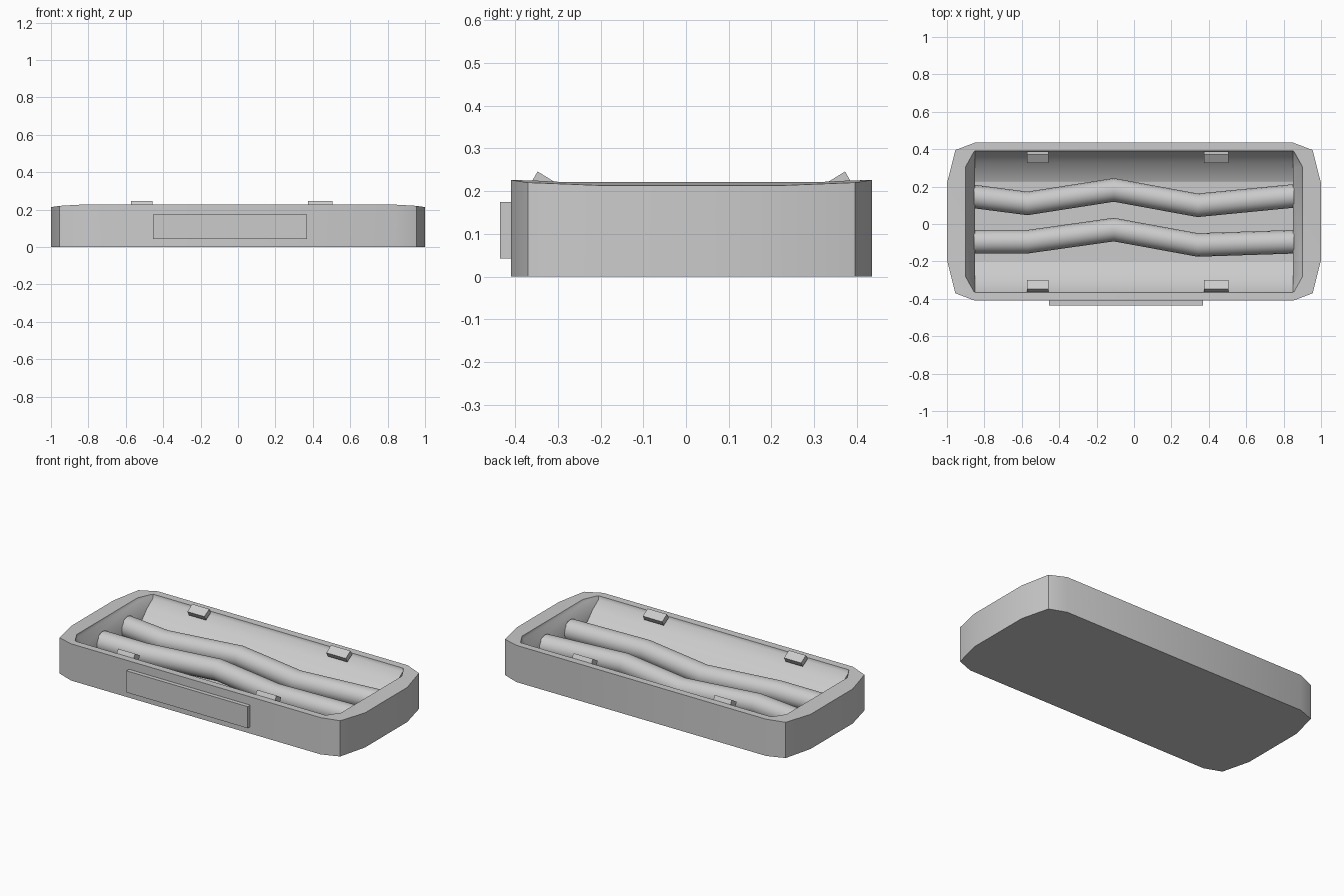
import bpy, bmesh, math
from mathutils import Vector

if "Cube" in bpy.data.objects:
    bpy.data.objects.remove(bpy.data.objects["Cube"])

CY = 0.0125  # centre line of the tray


def finish(name, bm, angle=None):
    bmesh.ops.recalc_face_normals(bm, faces=bm.faces)
    me = bpy.data.meshes.new(name)
    bm.to_mesh(me)
    bm.free()
    ob = bpy.data.objects.new(name, me)
    bpy.context.collection.objects.link(ob)
    if angle:
        bpy.ops.object.select_all(action='DESELECT')
        ob.select_set(True)
        bpy.context.view_layer.objects.active = ob
        bpy.ops.object.shade_smooth_by_angle(angle=math.radians(angle))
    return ob


def loft(name, rings, angle=None):
    """Bridge equal-length point rings and cap both ends."""
    bm = bmesh.new()
    vs = [[bm.verts.new(p) for p in r] for r in rings]
    n = len(vs[0])
    for a, b in zip(vs, vs[1:]):
        for i in range(n):
            j = (i + 1) % n
            bm.faces.new((a[i], a[j], b[j], b[i]))
    bm.faces.new(vs[0])
    bm.faces.new(vs[-1])
    return finish(name, bm, angle)


def ring(q):
    """Mirror three corner points (x, y, z) into a twelve-point outline."""
    pts = []
    for sx, sy, order in ((1, 1, -1), (-1, 1, 1), (-1, -1, -1), (1, -1, 1)):
        pts += [(x * sx, CY + y * sy, z) for x, y, z in q[::order]]
    return pts


# Hollow tray: outer wall, rim, sloped trough and floor
outer = [(0.85, 0.4225), (0.955, 0.383), (1.0, 0.205)]
loft("tray", [
    ring([(x, y, 0) for x, y in outer]),
    ring([(x, y, z) for (x, y), z in zip(outer, (0.226, 0.22, 0.213))]),
    ring([(0.85, 0.378, 0.225), (0.857, 0.372, 0.225), (0.90, 0.295, 0.221)]),
    ring([(0.85, 0.376, 0.203), (0.852, 0.37, 0.203), (0.895, 0.293, 0.203)]),
    ring([(0.85, 0.316, 0.16), (0.85, 0.312, 0.16), (0.85, 0.29, 0.16)]),
    ring([(0.85, 0.215, 0.05), (0.85, 0.21, 0.05), (0.85, 0.19, 0.05)]),
], 50)

# Front label plate
x0, x1, y0, y1 = -0.455, 0.37, -0.435, -0.39
loft("front_plate", [[(x0, y0, z), (x1, y0, z), (x1, y1, z), (x0, y1, z)]
                     for z in (0.042, 0.175)])

# Tilted retaining clips on both long rims
clip = [(0.313, 0.217), (0.360, 0.246), (0.376, 0.218), (0.329, 0.189)]
for side, s in (("back", 1), ("front", -1)):
    for end, a, b in (("left", -0.573, -0.457), ("right", 0.373, 0.505)):
        loft(f"clip_{side}_{end}", [[(x, CY + s * y, z) for y, z in clip] for x in (a, b)])

# Two zigzag tubes lying in the trough
STATIONS = (-0.855, -0.57, -0.108, 0.34, 0.855)
for name, ys in (("tube_back", (0.147, 0.11, 0.182, 0.10, 0.15)),
                 ("tube_front", (-0.095, -0.095, -0.03, -0.112, -0.095))):
    rings = []
    for x, y in zip(STATIONS, ys):
        rings.append([(x, y + 0.063 * math.cos(t), 0.118 + 0.063 * math.sin(t))
                      for t in (math.tau * i / 16 for i in range(16))])
    loft(name, rings, 35)
